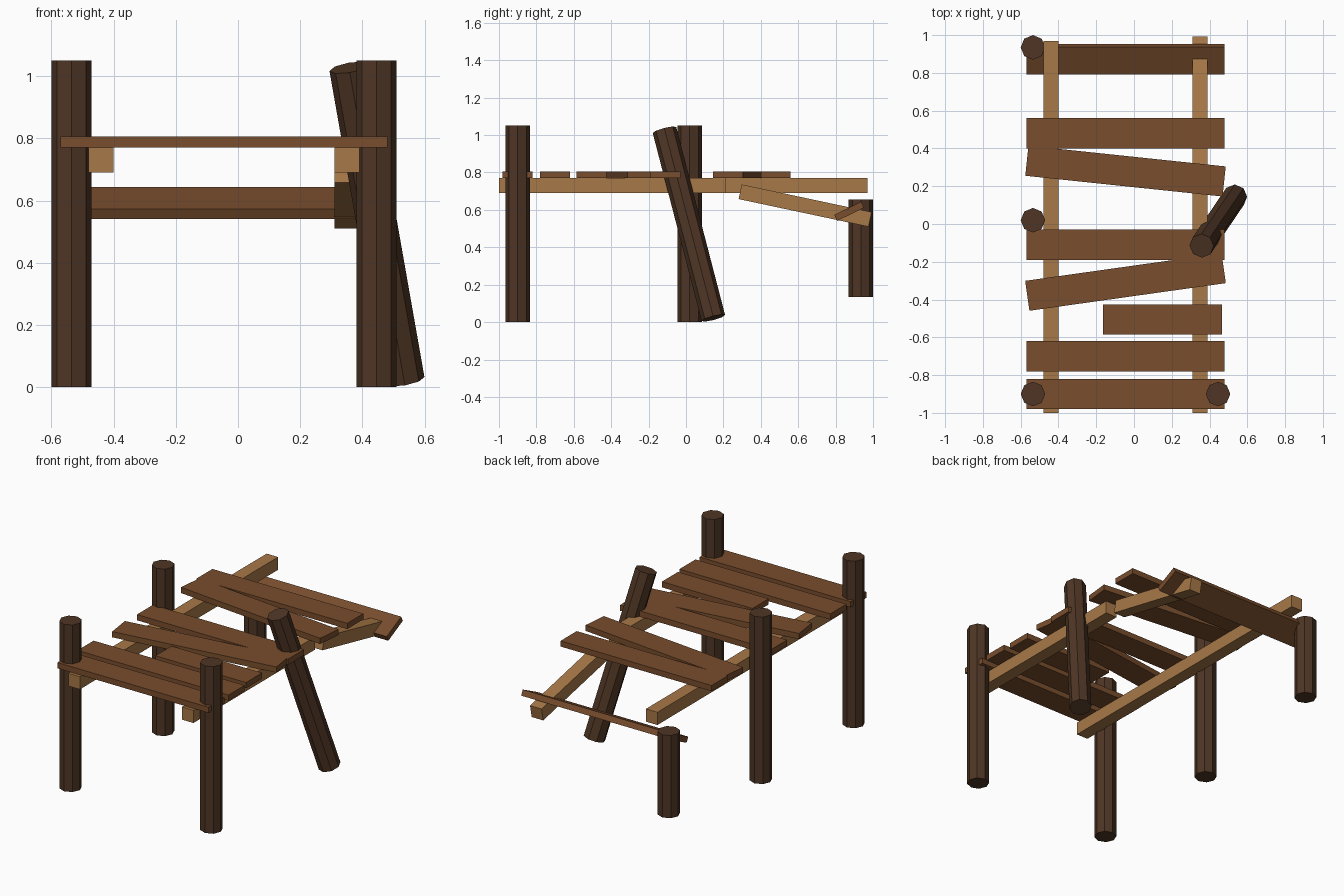
import bpy
import bmesh
from math import radians
from mathutils import Vector, Matrix, Euler

default_cube = bpy.data.objects.get("Cube")
if default_cube:
    bpy.data.objects.remove(default_cube, do_unlink=True)


def make_material(name, rgb):
    mat = bpy.data.materials.new(name)
    mat.use_nodes = True
    color = (*rgb, 1.0)
    mat.diffuse_color = color
    mat.node_tree.nodes["Principled BSDF"].inputs["Base Color"].default_value = color
    return mat


plank_wood = make_material("plank brown", (0.19, 0.075, 0.026))
beam_wood = make_material("light beam wood", (0.39, 0.188, 0.063))
post_wood = make_material("dark post wood", (0.077, 0.036, 0.018))


def add_object(name, bm, mat, matrix):
    mesh = bpy.data.meshes.new(name)
    bm.to_mesh(mesh)
    bm.free()
    mesh.materials.append(mat)
    obj = bpy.data.objects.new(name, mesh)
    obj.matrix_world = matrix
    bpy.context.collection.objects.link(obj)
    return obj


def board(name, center, size, mat, pitch=0, yaw=0):
    bm = bmesh.new()
    bmesh.ops.create_cube(bm, size=1)
    bmesh.ops.scale(bm, vec=size, verts=bm.verts)
    turn = Euler((radians(pitch), 0, radians(yaw))).to_matrix().to_4x4()
    return add_object(name, bm, mat, Matrix.Translation(center) @ turn)


def post(name, bottom, top):
    # Eight-sided log between two points
    bottom, top = Vector(bottom), Vector(top)
    axis = top - bottom
    bm = bmesh.new()
    bmesh.ops.create_cone(bm, cap_ends=True, segments=8, radius1=0.065,
                          radius2=0.065, depth=axis.length)
    turn = Vector((0, 0, 1)).rotation_difference(axis).to_matrix().to_4x4()
    return add_object(name, bm, post_wood, Matrix.Translation((bottom + top) / 2) @ turn)


# Posts
HEIGHT = 1.05
for name, x, y in (("front_right_post", -0.535, -0.9),
                   ("front_left_post", 0.445, -0.9),
                   ("middle_right_post", -0.535, 0.02)):
    post(name, (x, y, 0), (x, y, HEIGHT))
post("back_broken_post", (-0.535, 0.935, 0.135), (-0.535, 0.935, 0.655))
post("leaning_post", (0.535, 0.146, 0.022), (0.358, -0.115, 1.027))

# Long beams under the deck
BEAM = 0.08
board("right_beam", (-0.44, -0.015, 0.73), (BEAM, 1.97, BEAM), beam_wood)
board("left_beam", (0.35, -0.395, 0.73), (BEAM, 1.21, BEAM), beam_wood)
board("left_fallen_beam", (0.35, 0.637, 0.623), (BEAM, 0.71, BEAM), beam_wood, pitch=-12)

# Deck planks: y position and twist
PLANK = (1.05, 0.16, 0.036)
for i, (y, yaw) in enumerate(((-0.9, 0), (-0.7, 0), (-0.307, 8),
                              (-0.11, 0), (0.28, -6), (0.48, 0))):
    board(f"plank_{i + 1}", (-0.045, y, 0.788), PLANK, plank_wood, yaw=yaw)
board("short_plank", (0.15, -0.505, 0.788), (0.63, 0.16, 0.036), plank_wood)
board("back_fallen_plank", (-0.045, 0.872, 0.592), PLANK, plank_wood, pitch=26)
